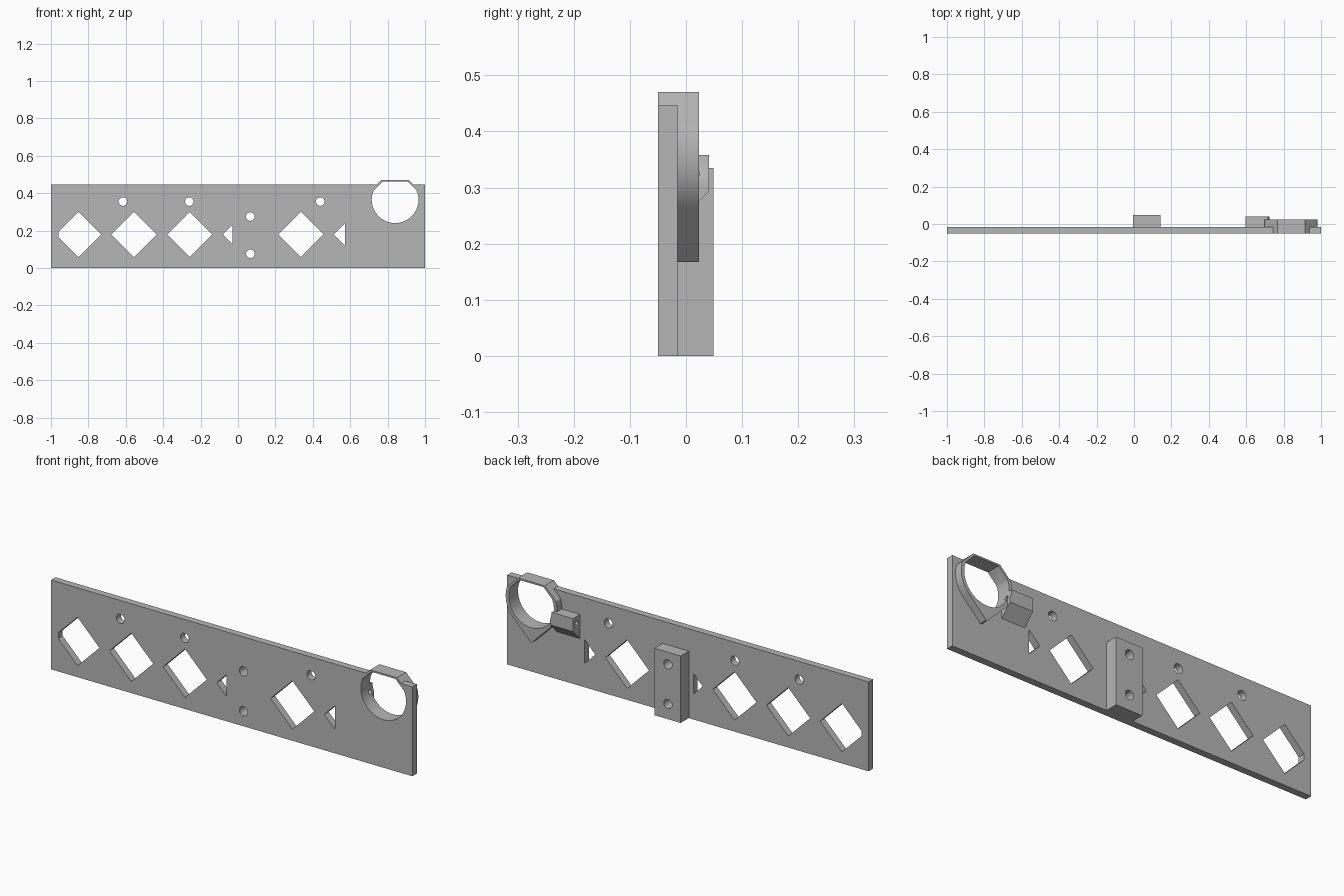
import bpy, bmesh
from math import sin, cos, radians, pi

cube = bpy.data.objects.get("Cube")
if cube:
    bpy.data.objects.remove(cube, do_unlink=True)

grey = bpy.data.materials.new("plain grey")
grey.use_nodes = True
GREY = (0.47, 0.47, 0.47, 1)
grey.diffuse_color = GREY
grey.node_tree.nodes["Principled BSDF"].inputs["Base Color"].default_value = GREY


def prism(name, pts, lo, hi, axis="y"):
    """Extrude a profile along y (points are x, z) or along x (points are y, z)."""
    bm = bmesh.new()
    ends = []
    for d in (lo, hi):
        ends.append([bm.verts.new((a, d, b) if axis == "y" else (d, a, b)) for a, b in pts])
    bm.faces.new(ends[0])
    bm.faces.new(ends[1][::-1])
    n = len(pts)
    for i in range(n):
        j = (i + 1) % n
        bm.faces.new((ends[0][i], ends[1][i], ends[1][j], ends[0][j]))
    bmesh.ops.recalc_face_normals(bm, faces=bm.faces)
    mesh = bpy.data.meshes.new(name)
    bm.to_mesh(mesh)
    bm.free()
    mesh.materials.append(grey)
    obj = bpy.data.objects.new(name, mesh)
    bpy.context.collection.objects.link(obj)
    return obj


def box(x0, x1, z0, z1):
    return [(x0, z0), (x1, z0), (x1, z1), (x0, z1)]


def circle(a, b, r, n=32):
    return [(a + r * cos(2 * pi * i / n), b + r * sin(2 * pi * i / n)) for i in range(n)]


def mirrored(half):
    """Close a right-hand half profile around the ring centre."""
    full = half + [(-x, z) for x, z in reversed(half)]
    return [(RING_X + x, RING_Z + z) for x, z in full]


def arc(r, start, end, n=24):
    angles = [radians(start + (end - start) * i / n) for i in range(n + 1)]
    return [(r * cos(a), r * sin(a)) for a in angles]


def cut(obj, cutters):
    """Subtract each cutter from the part."""
    bpy.context.view_layer.objects.active = obj
    for c in cutters:
        c.hide_render = True
        mod = obj.modifiers.new("cut", "BOOLEAN")
        mod.operation, mod.solver, mod.object = "DIFFERENCE", "EXACT", c
        bpy.ops.object.modifier_apply(modifier=mod.name)


FRONT, BACK, HEIGHT = -0.05, -0.015, 0.447
RING_X, RING_Z = 0.84, 0.365

# Main parts
plate = prism("plate", box(-1, 1, 0, HEIGHT), FRONT, BACK)
post = prism("mounting_post", box(-0.005, 0.141, 0, 0.335), BACK, 0.049)
clamp = prism("clamp_block", [(BACK, 0.237), (0.041, 0.293), (0.041, 0.358), (BACK, 0.358)],
              0.597, 0.725, axis="x")

# Ring with a flat chamfered top and a pointed foot
ring_half = [(0.003, -0.198)] + arc(0.142, -45, 18) + [(0.074, 0.105)]
ring = prism("ring", mirrored(ring_half), BACK, 0.023)
lip = prism("ring_front_lip", mirrored([(0.097, HEIGHT - RING_Z), (0.074, 0.105)]), FRONT, BACK)

# Cutters: ring bore, screw holes and diamond openings
bore = prism("bore_cutter", mirrored(arc(0.125, -89, 23, 40) + [(0.067, 0.097)]), -0.1, 0.1)
clamp_screw = prism("clamp_screw_cutter", circle(0.013, 0.325, 0.011, 20), 0.5, 0.8, axis="x")
screws = [prism("screw_cutter", circle(x, z, 0.023), -0.1, 0.1) for x, z in
          ((-0.615, 0.355), (-0.26, 0.355), (0.44, 0.355), (0.066, 0.275), (0.066, 0.076))]

HALF, MID = 0.121, 0.179
diamonds = []
for i in range(6):
    x = -0.853 + 0.2973 * i
    pts = [(x - HALF, MID), (x, MID - HALF), (x + HALF, MID), (x, MID + HALF)]
    if i == 0:      # left corner clipped
        s = x - HALF
        pts[:1] = [(-0.96, MID + (-0.96 - s)), (-0.96, MID - (-0.96 - s))]
    if i in (3, 5):  # only the left tip remains
        edge = -0.03 if i == 3 else 0.572
        h = edge - (x - HALF)
        pts = [(x - HALF, MID), (edge, MID - h), (edge, MID + h)]
    diamonds.append(prism("diamond_cutter", pts, -0.1, 0.1))

cut(plate, [bore] + screws + diamonds)
cut(post, screws[3:])
cut(clamp, [bore, clamp_screw])
cut(ring, [bore, clamp_screw])
cut(lip, [bore])

for c in [bore, clamp_screw] + screws + diamonds:
    bpy.data.objects.remove(c, do_unlink=True)

# Smooth the round walls and keep edges sharp
bpy.ops.object.select_all(action="DESELECT")
for part in (plate, post, clamp, ring, lip):
    part.select_set(True)
bpy.context.view_layer.objects.active = plate
bpy.ops.object.shade_smooth_by_angle(angle=radians(25))
